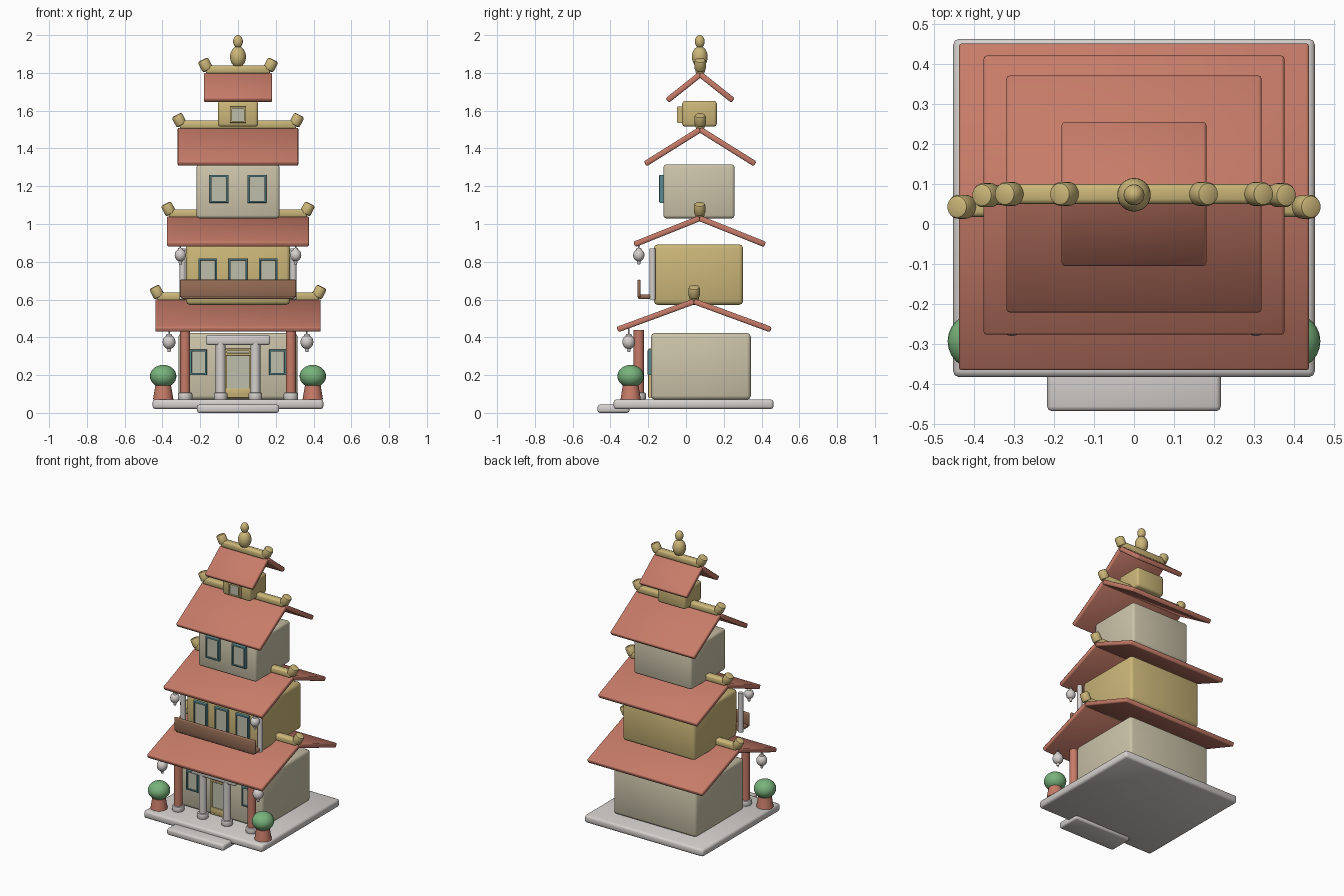
import bpy, bmesh
from math import radians, atan2, hypot
from mathutils import Matrix, Vector

if "Cube" in bpy.data.objects:
    bpy.data.objects.remove(bpy.data.objects["Cube"], do_unlink=True)


def material(name, r, g, b):
    m = bpy.data.materials.new(name)
    m.use_nodes = True
    m.diffuse_color = (r, g, b, 1)
    m.node_tree.nodes["Principled BSDF"].inputs["Base Color"].default_value = (r, g, b, 1)
    return m


RED = material("roof red", 0.57, 0.20, 0.14)
GOLD = material("gold", 0.60, 0.47, 0.19)
CREAM = material("cream wall", 0.60, 0.55, 0.40)
STONE = material("pale stone", 0.66, 0.63, 0.61)
GREEN = material("leaf green", 0.19, 0.45, 0.20)
TEAL = material("teal frame", 0.10, 0.25, 0.27)
WOOD = material("brown wood", 0.30, 0.15, 0.09)
PANE = material("window pane", 0.52, 0.52, 0.41)


def finish(name, bm, mats, loc=(0, 0, 0), rot=(0, 0, 0), sharp=None):
    bmesh.ops.recalc_face_normals(bm, faces=bm.faces)
    mesh = bpy.data.meshes.new(name)
    bm.to_mesh(mesh)
    bm.free()
    for m in mats:
        mesh.materials.append(m)
    mesh.shade_smooth()
    if sharp:
        mesh.set_sharp_from_angle(angle=radians(sharp))
    obj = bpy.data.objects.new(name, mesh)
    obj.location, obj.rotation_euler = loc, rot
    bpy.context.scene.collection.objects.link(obj)
    return obj


def box(name, mat, loc, size, bevel=0.01, rot=(0, 0, 0)):
    bm = bmesh.new()
    bmesh.ops.create_cube(bm, size=1, matrix=Matrix.Diagonal((*size, 1)))
    bmesh.ops.bevel(bm, geom=bm.edges[:], offset=bevel, segments=2,
                    profile=0.5, affect='EDGES')
    return finish(name, bm, [mat], loc, rot)


def span(name, mat, x, y0, y1, z0, z1, bevel=0.01):
    """Box centred on x = 0, given by its limits."""
    return box(name, mat, (0, (y0 + y1) / 2, (z0 + z1) / 2),
               (2 * x, y1 - y0, z1 - z0), bevel)


def post(name, mat, loc, r1, r2, height, bevel=0.0, rot=(0, 0, 0)):
    bm = bmesh.new()
    bmesh.ops.create_cone(bm, cap_ends=True, segments=24, radius1=r1, radius2=r2, depth=height)
    if bevel:
        rims = [e for e in bm.edges if any(len(f.verts) > 4 for f in e.link_faces)]
        bmesh.ops.bevel(bm, geom=rims, offset=bevel, segments=2, profile=0.5, affect='EDGES')
    return finish(name, bm, [mat], loc, rot, 40)


def ball(name, mat, loc, radius, height):
    bm = bmesh.new()
    bmesh.ops.create_uvsphere(bm, u_segments=24, v_segments=14, radius=1,
                              matrix=Matrix.Diagonal((radius, radius, height, 1)))
    return finish(name, bm, [mat], loc)


def framed(name, frame, x, z0, z1, width, front, back, border=0.014):
    """Framed opening facing the front, with a recessed pane."""
    bm = bmesh.new()
    size = (width, back - front, z1 - z0)
    bmesh.ops.create_cube(bm, size=1, matrix=Matrix.Diagonal((*size, 1)))
    bm.normal_update()
    face = min(bm.faces, key=lambda f: f.calc_center_median().y)
    outer = face.edges[:]
    bmesh.ops.inset_individual(bm, faces=[face], thickness=border)
    bmesh.ops.inset_individual(bm, faces=[face], thickness=0.001, depth=-0.008)
    face.material_index = 1
    bmesh.ops.bevel(bm, geom=outer, offset=0.005, segments=2, profile=0.5,
                    affect='EDGES', material=0)
    return finish(name, bm, [frame, PANE], (x, (front + back) / 2, (z0 + z1) / 2), sharp=40)


def roof(tag, x, ridge_y, ridge_z, eave, eave_z, thick=0.03):
    """Two sloping slabs, a ridge beam and tilted end caps."""
    for side, label in ((-1, "front"), (1, "back")):
        top = Vector((ridge_y, ridge_z - 0.02))
        low = Vector((ridge_y + side * (eave - 0.006), eave_z + 0.016))
        mid, run = (top + low) / 2, low - top
        box(f"{tag}_{label}_roof_slab", RED, (0, mid.x, mid.y),
            (2 * x, hypot(*run), thick), 0.008, (atan2(side * run.y, side * run.x), 0, 0))
    box(f"{tag}_ridge_beam", GOLD, (0, ridge_y, ridge_z + 0.005), (2 * x - 0.02, 0.05, 0.045), 0.012)
    for s in (-1, 1):
        post(f"{tag}_ridge_cap", GOLD, (s * (x - 0.008), ridge_y, ridge_z + 0.03),
             0.03, 0.03, 0.062, 0.011, (0, radians(s * 27), 0))


def lantern(tag, x, y, z, r):
    ball(f"{tag}_lantern", STONE, (x, y, z), r, r * 1.1)
    post(f"{tag}_lantern_cap", STONE, (x, y, z + r), r * 0.55, r * 0.4, 0.016)
    post(f"{tag}_lantern_cord", STONE, (x, y, z + r + 0.02), 0.004, 0.004, 0.045)
    post(f"{tag}_lantern_tassel", STONE, (x, y, z - r - 0.007), 0.007, 0.012, 0.025)


# Ground slab and entrance step
span("ground_slab", STONE, 0.452, -0.383, 0.463, 0.02, 0.072, 0.015)
span("entrance_step", STONE, 0.217, -0.468, -0.3, 0, 0.044, 0.012)

# Storey walls
span("ground_storey", CREAM, 0.315, -0.185, 0.343, 0.07, 0.423, 0.02)
span("second_storey", GOLD, 0.275, -0.17, 0.302, 0.572, 0.892, 0.02)
span("third_storey", CREAM, 0.22, -0.12, 0.257, 1.03, 1.315, 0.015)
span("top_storey", GOLD, 0.106, -0.02, 0.163, 1.515, 1.652, 0.015)

# Roofs
roof("ground", 0.438, 0.043, 0.61, 0.412, 0.425)
roof("second", 0.376, 0.072, 1.05, 0.352, 0.876)
roof("third", 0.319, 0.075, 1.52, 0.297, 1.302)
roof("top", 0.181, 0.075, 1.812, 0.18, 1.638)

# Finial
ball("finial_lower", GOLD, (0, 0.073, 1.885), 0.042, 0.056)
ball("finial_upper", GOLD, (0, 0.073, 1.966), 0.026, 0.034)

# Door and windows
framed("door", GOLD, 0, 0.08, 0.34, 0.14, -0.2, -0.17, 0.016)
box("door_rail", GOLD, (0, -0.195, 0.31), (0.13, 0.012, 0.012), 0.003)
box("door_kickboard", GOLD, (0, -0.195, 0.11), (0.13, 0.012, 0.04), 0.003)
for s in (-1, 1):
    framed("ground_window", TEAL, s * 0.21, 0.2, 0.335, 0.09, -0.203, -0.175)
    framed("third_window", TEAL, s * 0.1, 1.112, 1.26, 0.102, -0.142, -0.11)
for x in (-0.16, 0, 0.16):
    framed("second_window", TEAL, x, 0.655, 0.818, 0.1, -0.19, -0.16)
framed("top_window", GOLD, 0, 1.535, 1.622, 0.085, -0.048, -0.01)

# Balcony
span("balcony_floor", WOOD, 0.3, -0.255, -0.165, 0.603, 0.627, 0.008)
span("balcony_parapet", WOOD, 0.308, -0.258, -0.24, 0.612, 0.705, 0.007)

# Entrance lintel
span("entrance_lintel", STONE, 0.17, -0.275, -0.225, 0.36, 0.412, 0.01)

# Mirrored porch, balcony and garden parts
for s in (-1, 1):
    post("porch_red_column", RED, (s * 0.28, -0.25, 0.255), 0.027, 0.027, 0.37)
    post("red_column_base", STONE, (s * 0.28, -0.25, 0.088), 0.038, 0.038, 0.04, 0.008)
    post("porch_stone_column", STONE, (s * 0.092, -0.25, 0.22), 0.026, 0.026, 0.3)
    post("stone_column_base", STONE, (s * 0.092, -0.25, 0.088), 0.036, 0.036, 0.04, 0.008)
    post("balcony_post", STONE, (s * 0.293, -0.177, 0.735), 0.016, 0.016, 0.27)
    lantern("ground", s * 0.365, -0.303, 0.375, 0.034)
    lantern("balcony", s * 0.305, -0.25, 0.835, 0.03)
    post("planter_pot", RED, (s * 0.396, -0.293, 0.107), 0.054, 0.042, 0.074)
    ball("planter_shrub", GREEN, (s * 0.396, -0.293, 0.194), 0.07, 0.06)
